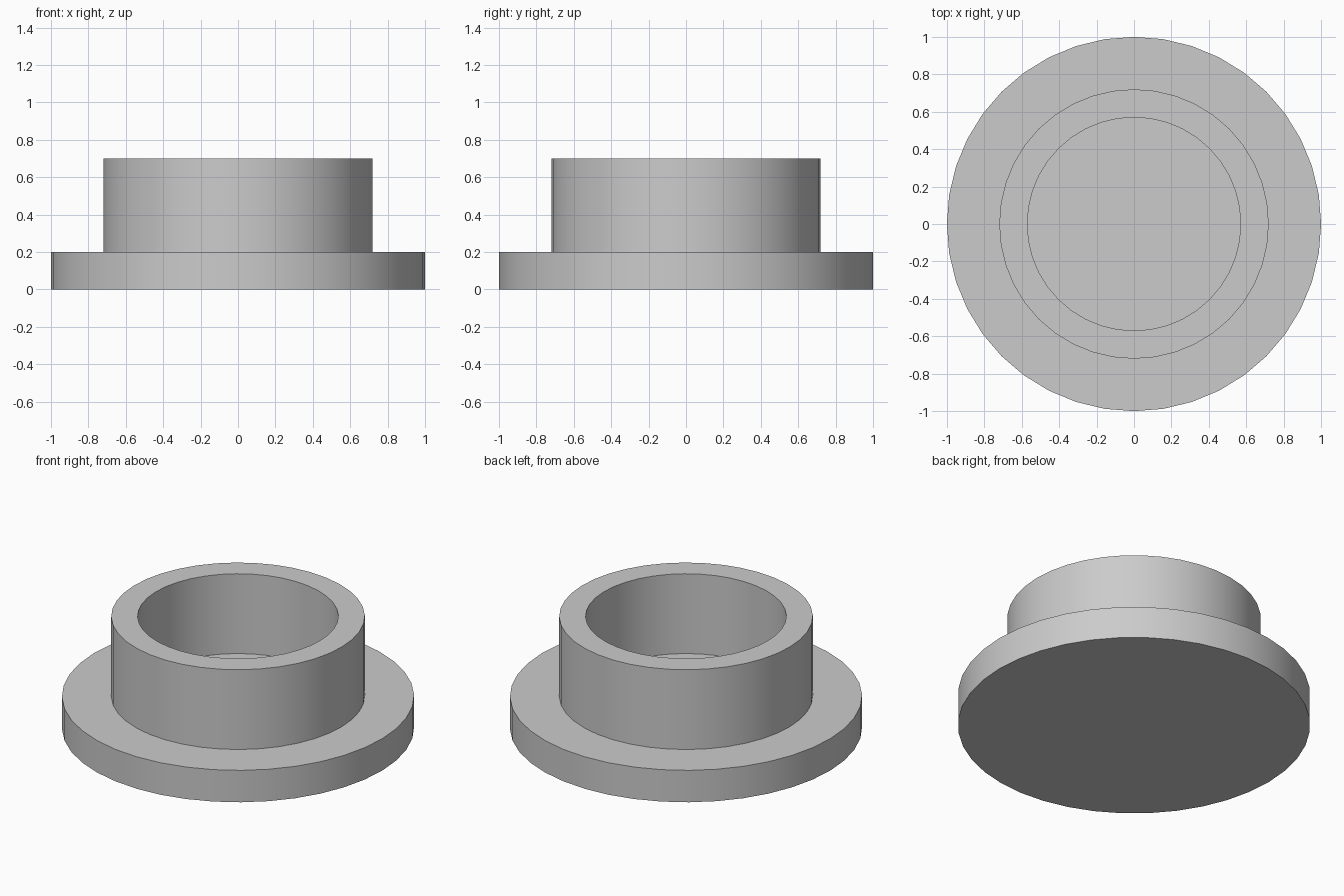
import bpy
import bmesh
from math import cos, sin, tau, radians

SIDES = 40

cube = bpy.data.objects.get("Cube")
if cube:
    bpy.data.objects.remove(cube, do_unlink=True)


def make_material(name, color):
    mat = bpy.data.materials.new(name)
    mat.use_nodes = True
    mat.diffuse_color = color
    mat.node_tree.nodes["Principled BSDF"].inputs["Base Color"].default_value = color
    return mat


def lathe(name, profile, mat):
    """Revolve (radius, height) points about z and cap both ends."""
    bm = bmesh.new()
    rings = [[bm.verts.new((r * cos(tau * i / SIDES), r * sin(tau * i / SIDES), z))
              for i in range(SIDES)] for r, z in profile]
    for low, high in zip(rings, rings[1:]):
        for i in range(SIDES):
            j = (i + 1) % SIDES
            bm.faces.new((low[i], low[j], high[j], high[i]))
    bm.faces.new(rings[0][::-1])
    bm.faces.new(rings[-1])
    bmesh.ops.recalc_face_normals(bm, faces=bm.faces)
    mesh = bpy.data.meshes.new(name)
    bm.to_mesh(mesh)
    bm.free()
    mesh.materials.append(mat)
    obj = bpy.data.objects.new(name, mesh)
    bpy.context.collection.objects.link(obj)
    bpy.ops.object.select_all(action="DESELECT")
    obj.select_set(True)
    bpy.context.view_layer.objects.active = obj
    bpy.ops.object.shade_smooth_by_angle(angle=radians(30))
    return obj


# Wide base flange, hollow collar and flat inner floor in one closed shell
base_height, top = 0.2, 0.7
flange, outer, inner = 1.0, 0.72, 0.57
grey = make_material("light grey", (0.6, 0.6, 0.6, 1))
lathe("flanged_collar", [
    (flange, 0), (flange, base_height),
    (outer, base_height), (outer, top),
    (inner, top), (inner, base_height),
], grey)
